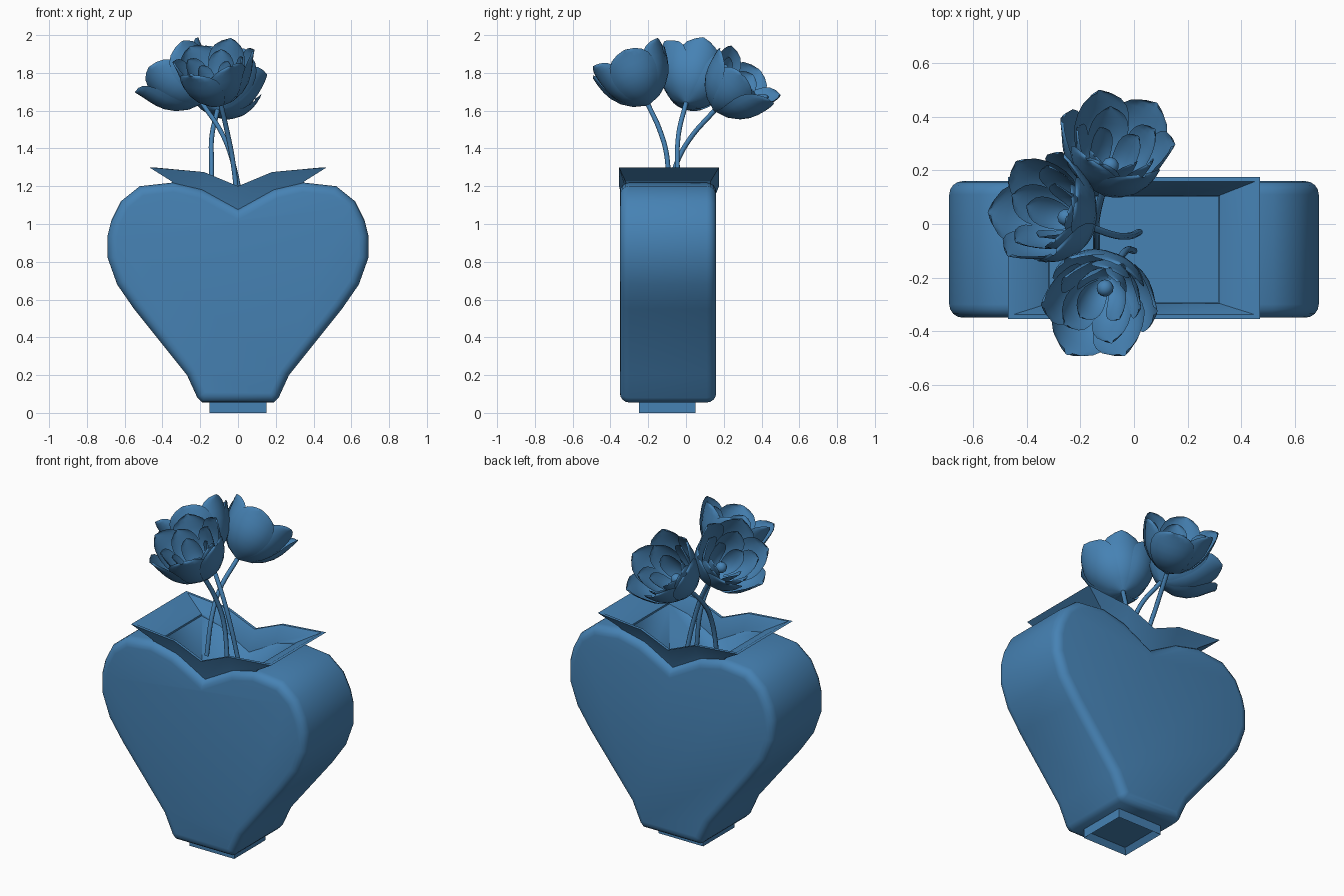
import bpy, bmesh, math
from mathutils import Vector

if "Cube" in bpy.data.objects:
    bpy.data.objects.remove(bpy.data.objects["Cube"], do_unlink=True)

blue = bpy.data.materials.new("steel_blue")
blue.use_nodes = True
blue.diffuse_color = (0.061, 0.223, 0.456, 1)
blue.node_tree.nodes["Principled BSDF"].inputs["Base Color"].default_value = blue.diffuse_color


def make(name, bm, angle=40):
    """Turn a bmesh into a smooth-shaded blue object."""
    mesh = bpy.data.meshes.new(name)
    bm.to_mesh(mesh)
    bm.free()
    mesh.materials.append(blue)
    obj = bpy.data.objects.new(name, mesh)
    bpy.context.collection.objects.link(obj)
    bpy.ops.object.select_all(action="DESELECT")
    obj.select_set(True)
    bpy.context.view_layer.objects.active = obj
    bpy.ops.object.shade_smooth_by_angle(angle=math.radians(angle))
    return obj


def box(x, y0, y1, z0, z1):
    bm = bmesh.new()
    bmesh.ops.create_cube(bm, size=1)
    for v in bm.verts:
        v.co = (x * 2 * v.co.x, y1 if v.co.y > 0 else y0, z1 if v.co.z > 0 else z0)
    return bm


# Heart-shaped vase body: half outline mirrored, extruded, rounded front and back
half = [(0.19, 0.055), (0.215, 0.08), (0.27, 0.2), (0.55, 0.55), (0.64, 0.68),
        (0.69, 0.82), (0.69, 0.94), (0.67, 1.02), (0.62, 1.12), (0.52, 1.2),
        (0.34, 1.22), (0.19, 1.185)]
outline = half + [(0, 1.08)] + [(-x, z) for x, z in reversed(half)]
bm = bmesh.new()
front = bm.faces.new([bm.verts.new((x, -0.35, z)) for x, z in outline])
ext = bmesh.ops.extrude_face_region(bm, geom=[front], use_keep_orig=True)
for v in [g for g in ext["geom"] if isinstance(g, bmesh.types.BMVert)]:
    v.co.y = 0.16
bmesh.ops.recalc_face_normals(bm, faces=bm.faces)
caps = [e for e in bm.edges if abs(e.verts[0].co.y - e.verts[1].co.y) < 1e-4]
bmesh.ops.bevel(bm, geom=caps, offset=0.05, segments=4, profile=0.5, affect="EDGES")
body = make("vase_body", bm, 50)

# Hollow the vase below the collar
cutter = make("hollow_cutter", box(0.315, -0.293, 0.103, 0.6, 1.4))
cutter.hide_render = True
mod = body.modifiers.new("hollow", "BOOLEAN")
mod.operation, mod.object = "DIFFERENCE", cutter
bpy.context.view_layer.objects.active = body
# Keep the hollowing ahead of the smoothing
bpy.ops.object.modifier_move_to_index(modifier="hollow", index=0)
bpy.ops.object.modifier_apply(modifier="hollow")
bpy.data.objects.remove(cutter, do_unlink=True)

# Square foot with a recessed underside
bm = box(0.15, -0.25, 0.05, 0, 0.07)
bm.faces.ensure_lookup_table()
under = min(bm.faces, key=lambda f: f.calc_center_median().z)
bmesh.ops.inset_individual(bm, faces=[under], thickness=0.035)
for v in under.verts:
    v.co.z += 0.03
make("vase_foot", bm, 30)

# Flared collar: rings running along the front and back along the other side
def ring(bm, xs, zs, y0, y1):
    row = [(-xs[0], zs[0]), (-xs[1], zs[1]), (0, zs[2]), (xs[1], zs[1]), (xs[0], zs[0])]
    return ([bm.verts.new((x, y0, z)) for x, z in row] +
            [bm.verts.new((x, y1, z)) for x, z in reversed(row)])


bm = bmesh.new()
rings = [ring(bm, (0.335, 0.17), (1.19, 1.15, 1.05), -0.31, 0.12),
         ring(bm, (0.35, 0.17), (1.225, 1.185, 1.09), -0.32, 0.13),
         ring(bm, (0.47, 0.18), (1.3, 1.275, 1.2), -0.355, 0.175),
         ring(bm, (0.45, 0.18), (1.3, 1.275, 1.2), -0.338, 0.158),
         ring(bm, (0.32, 0.17), (1.225, 1.185, 1.09), -0.297, 0.107),
         ring(bm, (0.315, 0.17), (1.17, 1.13, 1.03), -0.293, 0.103)]
for a, b in zip(rings, rings[1:]):
    for i in range(len(a)):
        j = (i + 1) % len(a)
        bm.faces.new((a[i], a[j], b[j], b[i]))
bmesh.ops.recalc_face_normals(bm, faces=bm.faces)
make("vase_collar", bm, 30)


# Flower parts
def add_petal(bm, turn, half_angle, radius, height, rows=9, cols=8):
    """One cupped petal with a rounded, slightly curled tip."""
    grid = []
    for i in range(rows + 1):
        u = math.sin(i / rows * math.pi / 2)
        spread = half_angle * math.sqrt(max(0.01, 1 - u ** 6))
        line = []
        for j in range(cols + 1):
            v = 2 * j / cols - 1
            r = radius * (1 - (1 - u) ** 2.5 + 0.12 * u ** 7) * (1 - 0.07 * v * v) + 0.008
            a = turn + v * spread
            line.append(bm.verts.new((r * math.cos(a), r * math.sin(a), height * u ** 1.3)))
        grid.append(line)
    for a, b in zip(grid, grid[1:]):
        for j in range(cols):
            bm.faces.new((a[j], a[j + 1], b[j + 1], b[j]))


def add_flower(name, base, axis, spin):
    bm = bmesh.new()
    # Petal layers: count, half angle, radius, height
    for k, (n, ang, r, h) in enumerate([(3, 44, 0.2, 0.28), (3, 44, 0.185, 0.29),
                                        (5, 38, 0.14, 0.25), (4, 42, 0.09, 0.21)]):
        for i in range(n):
            turn = spin + 2 * math.pi * (i + 0.5 * (k % 2)) / n
            add_petal(bm, turn, math.radians(ang), r * (1 - 0.03 * (i % 2)), h)
    # Round heart of the flower
    core = bmesh.ops.create_uvsphere(bm, u_segments=12, v_segments=8, radius=0.032)
    bmesh.ops.translate(bm, verts=core["verts"], vec=(0, 0, 0.1))
    obj = make(name, bm, 60)
    obj.rotation_mode = "QUATERNION"
    obj.rotation_quaternion = Vector(axis).to_track_quat("Z", "Y")
    obj.location = base


def add_stem(name, points):
    curve = bpy.data.curves.new(name, "CURVE")
    curve.dimensions = "3D"
    curve.bevel_depth, curve.bevel_resolution = 0.013, 2
    curve.resolution_u, curve.use_fill_caps = 6, True
    spline = curve.splines.new("BEZIER")
    spline.bezier_points.add(len(points) - 1)
    for p, co in zip(spline.bezier_points, points):
        p.co = co
        p.handle_left_type = p.handle_right_type = "AUTO"
    curve.materials.append(blue)
    bpy.context.collection.objects.link(bpy.data.objects.new(name, curve))


# Three flowers: stem path, direction of the bloom, spin
flowers = {
    "front": ([(0, -0.1, 1.1), (-0.03, -0.1, 1.35), (-0.06, -0.14, 1.5), (-0.09, -0.2, 1.63)],
              (-0.05, -0.11, 0.25), 0.4),
    "side": ([(0.02, -0.03, 1.1), (-0.02, -0.045, 1.3), (-0.08, -0.04, 1.47), (-0.19, 0, 1.64)],
             (-0.21, 0.08, 0.24), 0.9),
    "back": ([(-0.14, -0.1, 1.1), (-0.14, -0.05, 1.32), (-0.14, 0.02, 1.45), (-0.11, 0.15, 1.6)],
             (0.06, 0.19, 0.2), 0.1),
}
for side, (path, axis, spin) in flowers.items():
    add_stem(side + "_stem", path)
    add_flower(side + "_flower", path[-1], axis, spin)
